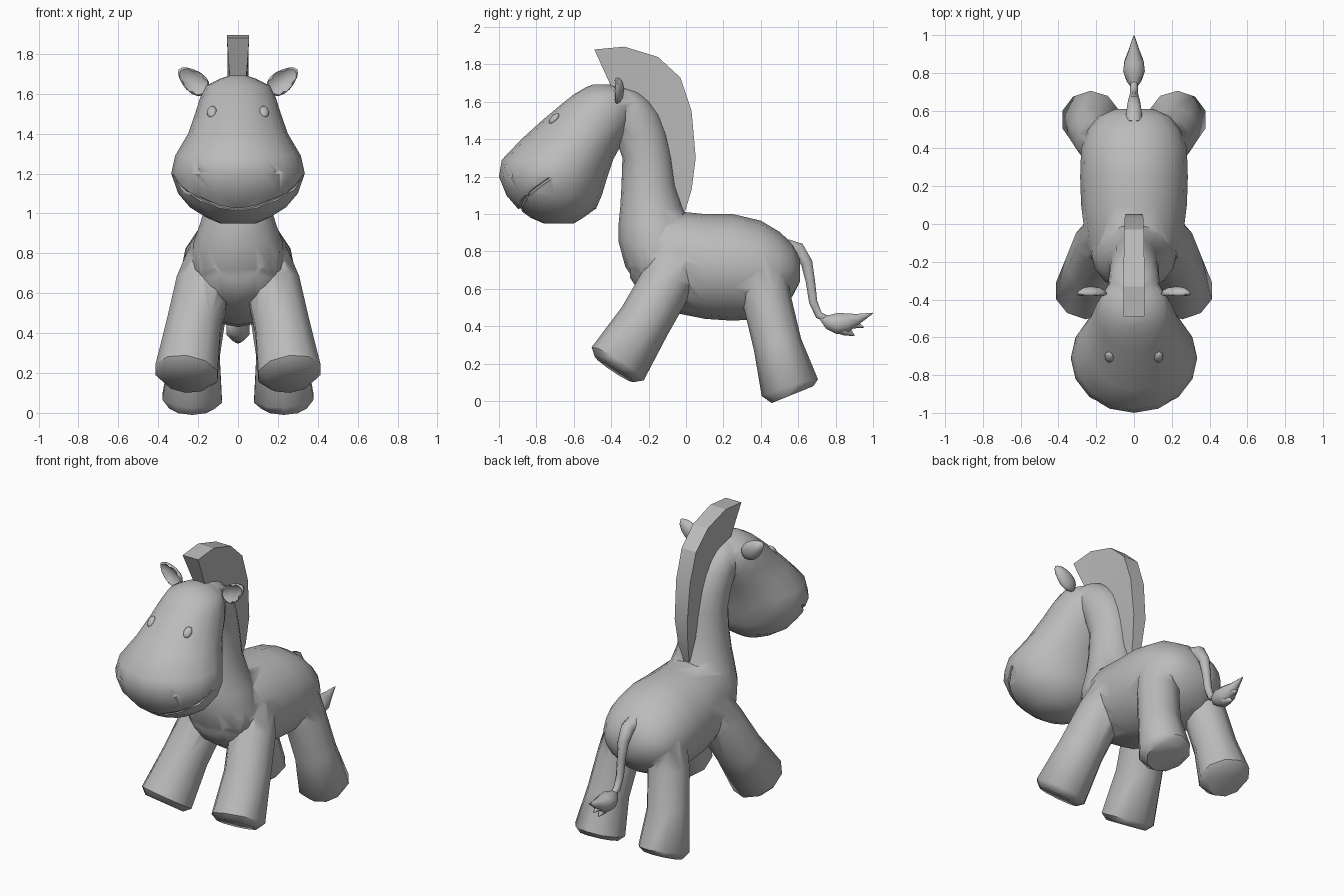
import bpy, bmesh, math
from mathutils import Vector, Matrix

if "Cube" in bpy.data.objects:
    bpy.data.objects.remove(bpy.data.objects["Cube"])

grey = bpy.data.materials.new("plain_grey")
grey.diffuse_color = (0.5, 0.5, 0.5, 1)
grey.use_nodes = True
grey.node_tree.nodes["Principled BSDF"].inputs["Base Color"].default_value = grey.diffuse_color


def make(name, bm, angle=50):
    """Turn a bmesh into a grey, smooth shaded object."""
    bmesh.ops.recalc_face_normals(bm, faces=bm.faces[:])
    me = bpy.data.meshes.new(name)
    bm.to_mesh(me)
    bm.free()
    me.materials.append(grey)
    ob = bpy.data.objects.new(name, me)
    bpy.context.collection.objects.link(ob)
    smooth(ob, angle)
    return ob


def smooth(ob, angle):
    for p in ob.data.polygons:
        p.use_smooth = True
    ob.data.set_sharp_from_angle(angle=math.radians(angle))


def skin(bm, rings):
    """Bridge successive rings of points and close both ends."""
    loops = [[bm.verts.new(p) for p in r] for r in rings]
    n = len(loops[0])
    for a, b in zip(loops, loops[1:]):
        for i in range(n):
            j = (i + 1) % n
            bm.faces.new((a[i], a[j], b[j], b[i]))
    bm.faces.new(loops[0][::-1])
    bm.faces.new(loops[-1])


def tube(bm, path, sides=8):
    """Round tube through (x, y, z, radius) points."""
    pts = [Vector(p[:3]) for p in path]
    rings = []
    for i, p in enumerate(pts):
        d = (pts[min(i + 1, len(pts) - 1)] - pts[max(i - 1, 0)]).normalized()
        ref = Vector((0, 0, 1)) if abs(d.x) > 0.7 else Vector((1, 0, 0))
        u = (ref - d * ref.dot(d)).normalized()
        v = d.cross(u)
        rings.append([p + path[i][3] * (u * math.cos(t) + v * math.sin(t))
                      for t in (2 * math.pi * (k + .5) / sides for k in range(sides))])
    skin(bm, rings)


def tube_object(name, path, sides=8):
    bm = bmesh.new()
    tube(bm, path, sides)
    return make(name, bm)


def level(z, y0, y1, w, t):
    """Point at angle t (0 = front) on a horizontal oval."""
    return Vector((w * math.sin(t), (y0 + y1) / 2 - (y1 - y0) / 2 * math.cos(t), z))


def upright(name, rows, n=16):
    bm = bmesh.new()
    skin(bm, [[level(*r, 2 * math.pi * k / n) for k in range(n)] for r in rows])
    return make(name, bm)


def boolean(ob, other, op):
    m = ob.modifiers.new("cut", 'BOOLEAN')
    m.operation, m.solver, m.object = op, 'EXACT', other
    bpy.context.view_layer.objects.active = ob
    bpy.ops.object.modifier_apply(modifier=m.name)
    bpy.data.objects.remove(other)


# Torso: ovals along y as (y, bottom, top, half width)
torso = [(-.3, .66, .9, .13), (-.24, .57, .98, .2), (-.1, .48, 1.02, .255),
         (.1, .44, 1.0, .28), (.25, .43, 1.0, .285), (.4, .44, .965, .28),
         (.5, .49, .905, .245), (.57, .56, .84, .19), (.61, .64, .76, .1)]
bm = bmesh.new()
skin(bm, [[(w * math.sin(t), y, (a + b) / 2 + (b - a) / 2 * math.cos(t))
           for t in (math.pi * k / 8 for k in range(16))] for y, a, b, w in torso])
body = make("body", bm)

# Neck and head: ovals by height as (z, front, back, half width)
neck = upright("neck", [
    (.62, -.26, -.04, .17), (.72, -.325, .04, .23), (.85, -.36, .05, .225), (.95, -.36, .02, .19),
    (1.03, -.352, -.015, .165), (1.15, -.345, -.055, .14), (1.3, -.34, -.075, .13),
    (1.42, -.38, -.1, .13), (1.53, -.45, -.14, .135), (1.6, -.47, -.19, .13),
    (1.65, -.45, -.25, .1), (1.675, -.42, -.32, .05)])
head_rows = [
    (.95, -.76, -.6, .09), (.98, -.83, -.55, .16), (1.03, -.9, -.48, .24), (1.1, -.96, -.45, .3),
    (1.2, -1.0, -.42, .335), (1.29, -.985, -.39, .315), (1.4, -.88, -.33, .25),
    (1.5, -.77, -.27, .215), (1.58, -.675, -.26, .19), (1.64, -.6, -.29, .16),
    (1.675, -.54, -.34, .09), (1.692, -.5, -.4, .04)]
head = upright("head", head_rows)


def on_head(z, t):
    """Point on the head at a height and angle."""
    for a, b in zip(head_rows, head_rows[1:]):
        if a[0] <= z <= b[0]:
            return level(*a, t).lerp(level(*b, t), (z - a[0]) / (b[0] - a[0]))


# Mouth groove and nostril dimples
groove = []
for k in range(-10, 11):
    t = math.radians(8.6 * k)
    groove.append((*on_head(1.02 + .18 * (1 - math.cos(t)), t), .011))
boolean(head, tube_object("mouth_cutter", groove, 6), 'DIFFERENCE')
for s in (-1, 1):
    bm = bmesh.new()
    bmesh.ops.create_uvsphere(bm, u_segments=10, v_segments=6, radius=.027)
    bmesh.ops.translate(bm, verts=bm.verts, vec=on_head(1.21, s * .64) + Vector((s * .008, -.012, 0)))
    boolean(head, make("nostril_cutter", bm), 'DIFFERENCE')

# Legs, mirrored left and right
front_leg = [(.262, -.385, .17, .125), (.258, -.365, .2, .165), (.222, -.22, .43, .143),
             (.175, -.1, .64, .142), (.13, -.03, .8, .12)]
back_leg = [(.23, .57, .035, .12), (.23, .555, .072, .157), (.215, .49, .3, .13),
            (.18, .435, .53, .13), (.14, .4, .74, .12)]
legs = []
for s in (-1, 1):
    for name, path in (("front_leg", front_leg), ("back_leg", back_leg)):
        legs.append(tube_object(name, [(s * x, y, z, r) for x, y, z, r in path], 10))
for part in [neck, head] + legs:
    boolean(body, part, 'UNION')
smooth(body, 50)

# Mane: slab from (y, z, half width) outer and inner points
outer = [(-.49, 1.88, .056), (-.33, 1.895, .056), (-.15, 1.84, .054), (-.03, 1.73, .052),
         (.03, 1.55, .05), (.052, 1.3, .045), (.03, 1.13, .035), (-.005, 1.015, .02)]
inner = [(-.39, 1.66, .04), (-.34, 1.64, .04), (-.27, 1.61, .04), (-.2, 1.55, .04),
         (-.15, 1.45, .035), (-.11, 1.3, .03), (-.08, 1.15, .025), (-.03, 1.0, .015)]
bm = bmesh.new()
skin(bm, [[(-o[2], *o[:2]), (o[2], *o[:2]), (i[2], *i[:2]), (-i[2], *i[:2])]
          for o, i in zip(outer, inner)])
make("mane", bm, 15)

# Ears (cupped ovals) and eyes
for s in (-1, 1):
    bm = bmesh.new()
    bmesh.ops.create_uvsphere(bm, u_segments=12, v_segments=8, radius=1)
    for v in bm.verts:
        if v.co.y < 0:
            v.co.y *= -.25 if math.hypot(v.co.x, v.co.z) < .75 else .5
        v.co.z *= 1 - .25 * v.co.x
    bm.transform(Matrix.Translation((s * .225, -.37, 1.665))
                 @ Matrix.Rotation(-s * .68, 4, 'Y')
                 @ Matrix.Diagonal((s * .092, .04, .055, 1)))
    make("ear", bm)

    bm = bmesh.new()
    bmesh.ops.create_uvsphere(bm, u_segments=12, v_segments=8, radius=1)
    bm.transform(Matrix.Translation(on_head(1.51, s * .67))
                 @ Matrix.Rotation(-.75, 4, 'X') @ Matrix.Rotation(s * .35, 4, 'Z')
                 @ Matrix.Diagonal((.025, .016, .036, 1)))
    make("eye", bm)

# Tail with a pointed tuft
tube_object("tail", [(0, .54, .82, .05), (0, .6, .81, .042), (0, .645, .74, .034), (0, .665, .64, .027),
                     (0, .68, .53, .024), (0, .71, .46, .022), (0, .77, .43, .02)])
bm = bmesh.new()
tube(bm, [(0, .725, .445, .015), (0, .76, .425, .042), (0, .81, .415, .062), (0, .86, .42, .055),
          (0, .92, .44, .03), (0, .998, .47, .003)])
tube(bm, [(0, .82, .4, .045), (0, .86, .375, .03), (0, .9, .35, .003)])
tube(bm, [(0, .84, .42, .045), (0, .89, .415, .03), (0, .95, .395, .003)])
make("tail_tuft", bm)
